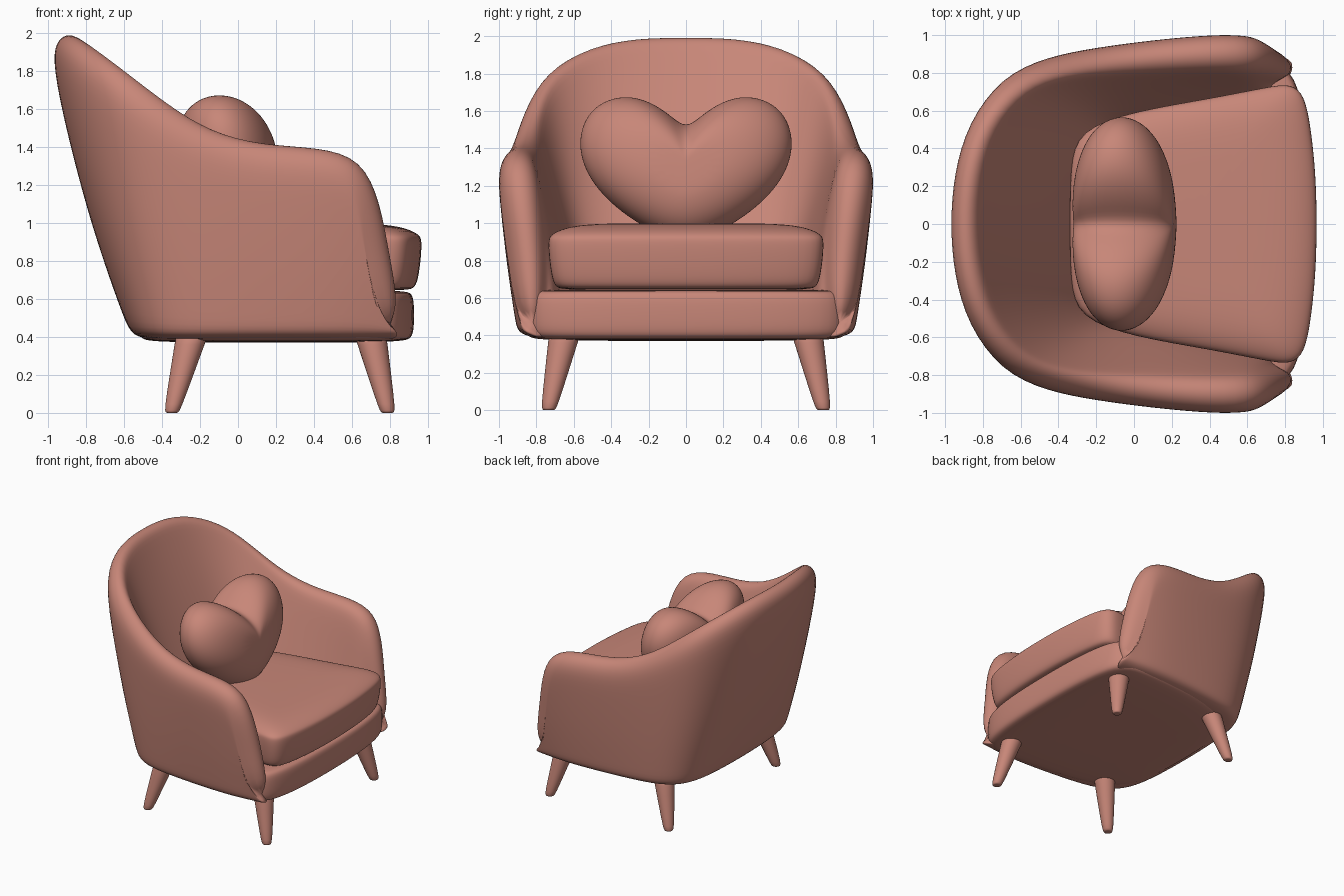
import bpy, bmesh, math
from mathutils import Vector

if "Cube" in bpy.data.objects:
    bpy.data.objects.remove(bpy.data.objects["Cube"])

fabric = bpy.data.materials.new("dusty pink")
fabric.diffuse_color = (0.575, 0.24, 0.188, 1)
fabric.use_nodes = True
fabric.node_tree.nodes["Principled BSDF"].inputs["Base Color"].default_value = fabric.diffuse_color


def loft(name, rings, levels=2):
    """Skin closed rings of equal length, cap both ends and smooth."""
    bm = bmesh.new()
    vs = [[bm.verts.new(p) for p in r] for r in rings]
    n = len(vs[0])
    for a, b in zip(vs, vs[1:]):
        for i in range(n):
            j = (i + 1) % n
            bm.faces.new((a[i], a[j], b[j], b[i]))
    bm.faces.new(vs[0][::-1])
    bm.faces.new(vs[-1])
    bmesh.ops.recalc_face_normals(bm, faces=bm.faces)
    for f in bm.faces:
        f.smooth = True
    me = bpy.data.meshes.new(name)
    bm.to_mesh(me)
    bm.free()
    me.materials.append(fabric)
    ob = bpy.data.objects.new(name, me)
    bpy.context.collection.objects.link(ob)
    sub = ob.modifiers.new("smooth", 'SUBSURF')
    sub.levels = sub.render_levels = levels
    return ob


def mirrored(half):
    """Half outline (first and last on the axis) to a full closed one."""
    return half + [(a, -b) for a, b in half[-2:0:-1]]


def slab(name, half, profile, cx):
    """Outline stacked at (z, scale) levels about x = cx."""
    full = mirrored(half)
    loft(name, [[(cx + (x - cx) * s, y * s, z) for x, y in full] for z, s in profile])


# Wrap-around shell: outer rim x y z, base x y, inner foot x y, thickness, roll angle
stations = [
    (-.987, 0, 1.88, -.57, 0, -.20, 0, .18, 90),
    (-.967, .27, 1.88, -.565, .25, -.20, .2, .18, 90),
    (-.89, .54, 1.83, -.55, .48, -.19, .38, .18, 90),
    (-.71, .785, 1.70, -.50, .69, -.14, .49, .19, 90),
    (-.47, .89, 1.52, -.36, .81, -.06, .53, .20, 90),
    (-.20, .94, 1.37, -.15, .86, .03, .55, .20, 90),
    (.10, .98, 1.30, .15, .89, .20, .58, .21, 90),
    (.42, 1.01, 1.29, .42, .905, .42, .63, .22, 87),
    (.595, 1.005, 1.25, .60, .90, .58, .66, .22, 55),
    (.645, .985, 1.07, .72, .885, .65, .68, .22, 20),
    (.67, .955, .83, .80, .875, .71, .70, .21, 10),
    (.72, .92, .50, .86, .86, .78, .72, .18, 8),
]


def section(ox, oy, oz, bx, by, ix, iy, th, ang):
    o, b = Vector((ox, oy, oz)), Vector((bx, by, .42))
    n = Vector((ix - ox, iy - oy, 0)).normalized()
    up = Vector((math.cos(math.radians(ang)), 0, math.sin(math.radians(ang))))
    foot = Vector((ix, iy, min(.6, oz - .08)))
    h = Vector((ox - bx, oy - by, 0))
    bow = lambda t: b.lerp(o, t) + h * (.48 * t * (1 - t))
    top = o + n * th
    return [Vector((ix, iy, .39)), b + n * .07 - Vector((0, 0, .035)), b, bow(.08),
            bow(.4), bow(.8), o, o + n * th * .18 + up * .09, o + n * th * .5 + up * .12,
            o + n * th * .82 + up * .09, top, top.lerp(foot, .5), foot]


right = [section(*s) for s in stations]
left = [[Vector((p.x, -p.y, p.z)) for p in r] for r in right[:0:-1]]
loft("shell_back_and_arms", left + right)

# Base under the seat, with bowed front
slab("base", [(-.53, 0), (-.52, .4), (-.44, .64), (-.2, .79), (.2, .85), (.6, .87),
              (.81, .86), (.89, .68), (.925, .35), (.93, 0)],
     [(.37, .5), (.376, .93), (.395, .98), (.44, 1), (.58, 1), (.63, .985), (.645, .93), (.645, .5)], .2)

# Seat cushion, wider at the front, crowned on top
slab("seat_cushion", [(-.34, 0), (-.34, .3), (-.3, .5), (0, .6), (.4, .665), (.72, .73), (.83, .745),
                      (.905, .69), (.94, .5), (.965, .25), (.97, 0)],
     [(.645, .5), (.645, .90), (.66, .95), (.71, .975), (.82, .995), (.91, 1), (.935, .985),
      (.965, .92), (.995, .76), (1.0, .4)], .25)

# Heart pillow: domed rings of a heart outline, leaning back a little
heart = mirrored([(1.50, 0), (1.585, .09), (1.655, .2), (1.685, .32), (1.655, .45), (1.57, .54),
                  (1.45, .575), (1.33, .56), (1.21, .50), (1.09, .39), (.97, .22), (.88, 0)])
rings = []
for k in range(1, 16):
    a = math.pi * k / 16
    s = math.sin(a) ** .8
    ring = []
    for z, y in heart:
        zz = 1.3 + (z - 1.3) * s
        ring.append((-.05 - .27 * math.cos(a) - .13 * (zz - 1.3), y * s, zz))
    rings.append(ring)
loft("heart_pillow", rings)

# Splayed tapered legs
for name, tx, bx in (("front", .70, .79), ("back", -.245, -.35)):
    for side, sy in (("right", -1), ("left", 1)):
        rs = []
        for t, r in ((.015, .02), (.015, .034), (.05, .044), (.5, .064), (.95, .083), (1.1, .09)):
            c = Vector((bx + (tx - bx) * t, sy * (.735 - .085 * t), .4 * t))
            if t < .02:
                c.z = 0
            rs.append([c + Vector((r * math.cos(i * math.pi / 8), r * math.sin(i * math.pi / 8), 0))
                       for i in range(16)])
        loft(f"{name}_{side}_leg", rs, 1)
